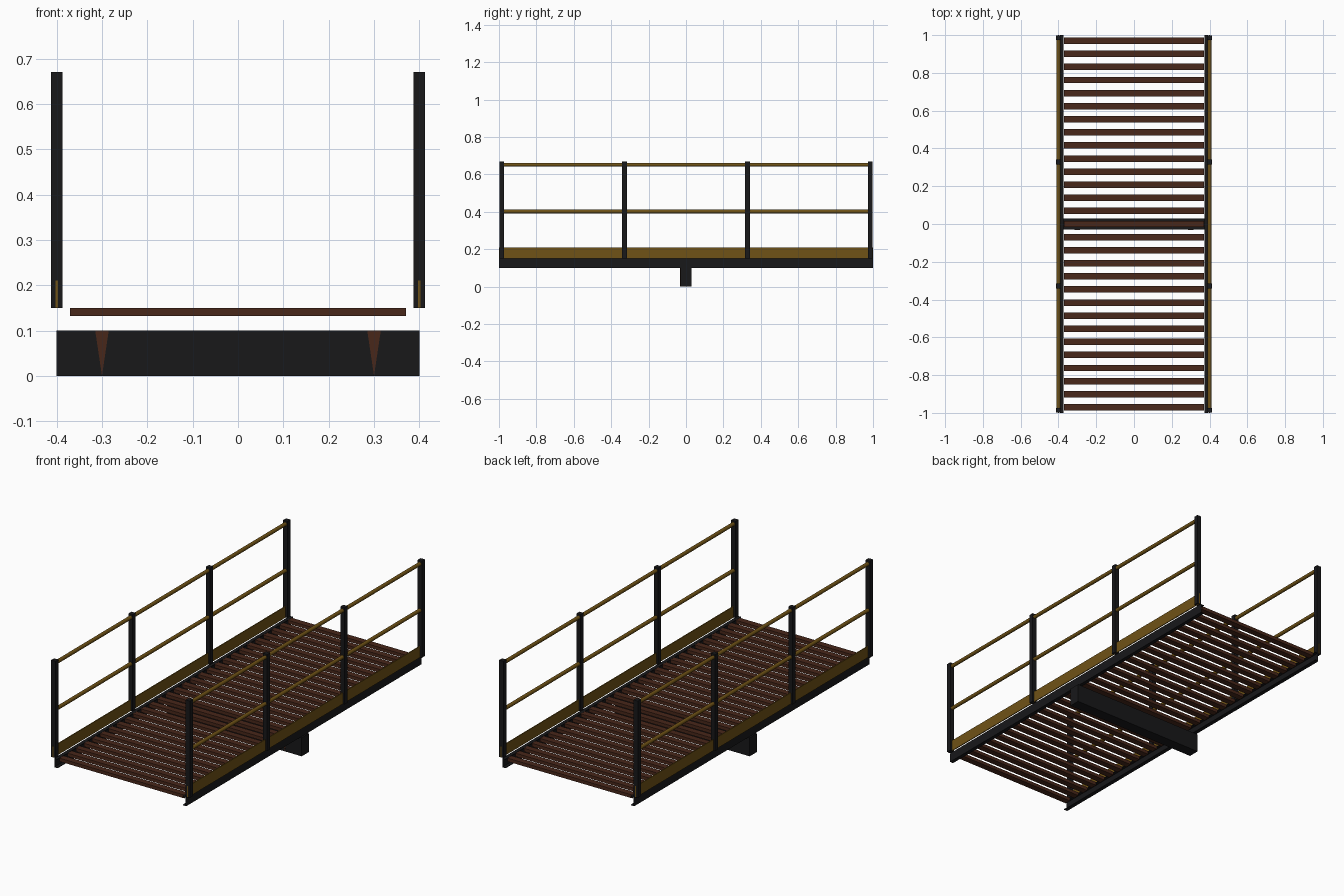
import bpy, bmesh, math

if "Cube" in bpy.data.objects:
    bpy.data.objects.remove(bpy.data.objects["Cube"])


def material(name, rgb):
    m = bpy.data.materials.new(name)
    m.diffuse_color = (*rgb, 1)
    m.use_nodes = True
    m.node_tree.nodes["Principled BSDF"].inputs["Base Color"].default_value = m.diffuse_color
    return m


BLACK = material("black_steel", (0.009, 0.009, 0.01))
YELLOW = material("yellow_paint", (0.16, 0.085, 0.008))
BROWN = material("brown_slat", (0.065, 0.02, 0.01))


def finish(bm, name, mat):
    bmesh.ops.recalc_face_normals(bm, faces=bm.faces)
    me = bpy.data.meshes.new(name)
    bm.to_mesh(me)
    bm.free()
    me.materials.append(mat)
    ob = bpy.data.objects.new(name, me)
    bpy.context.collection.objects.link(ob)
    return ob


def box(name, center, size, mat):
    bm = bmesh.new()
    bmesh.ops.create_cube(bm, size=1)
    bmesh.ops.scale(bm, vec=size, verts=bm.verts)
    bmesh.ops.translate(bm, vec=center, verts=bm.verts)
    return finish(bm, name, mat)


def extrude_y(name, profile, y0, y1, mat, caps):
    """Sweep a closed (x, z) profile along y."""
    bm = bmesh.new()
    a = [bm.verts.new((x, y0, z)) for x, z in profile]
    b = [bm.verts.new((x, y1, z)) for x, z in profile]
    n = len(a)
    for i in range(n):
        j = (i + 1) % n
        bm.faces.new((a[i], a[j], b[j], b[i]))
    if caps:
        bm.faces.new(a)
        bm.faces.new(b)
    return finish(bm, name, mat)


# Cross beam under the middle
box("cross_beam", (0, 0, 0.05), (0.8, 0.06, 0.1), BLACK)

# Deck slats
for i in range(29):
    y = (i - 14) * 0.0693
    box(f"deck_slat_{i + 1}", (0, y, 0.141), (0.742, 0.034, 0.018), BROWN)

for side, s in (("left", -1), ("right", 1)):
    # Open-ended C-channel stringer, opening inward
    o, i, t = 0.392, 0.372, 0.004
    channel = [(o, 0.10), (o, 0.15), (i, 0.15), (i, 0.15 - t),
               (o - t, 0.15 - t), (o - t, 0.10 + t), (i, 0.10 + t), (i, 0.10)]
    extrude_y(f"{side}_stringer", [(s * x, z) for x, z in channel], -1, 1, BLACK, False)

    # Toe board
    box(f"{side}_toe_board", (s * 0.4, 0, 0.18), (0.005, 2.0, 0.06), YELLOW)

    # Posts
    for k in range(4):
        y = -0.9855 + k * 0.657
        box(f"{side}_post_{k + 1}", (s * 0.4, y, 0.41), (0.025, 0.025, 0.52), BLACK)

    # Round rails
    for name, z in (("hand_rail", 0.652), ("mid_rail", 0.402)):
        ring = [(s * 0.4 + 0.01 * math.cos(a * math.tau / 12),
                 z + 0.01 * math.sin(a * math.tau / 12)) for a in range(12)]
        rail = extrude_y(f"{side}_{name}", ring, -0.99, 0.99, YELLOW, True)
        for p in rail.data.polygons:
            p.use_smooth = len(p.vertices) == 4

    # Tapered gusset on the beam front
    x = s * 0.3
    extrude_y(f"{side}_gusset", [(x - 0.015, 0.1), (x + 0.015, 0.1), (x, 0.0)],
              -0.031, -0.029, BROWN, True)
